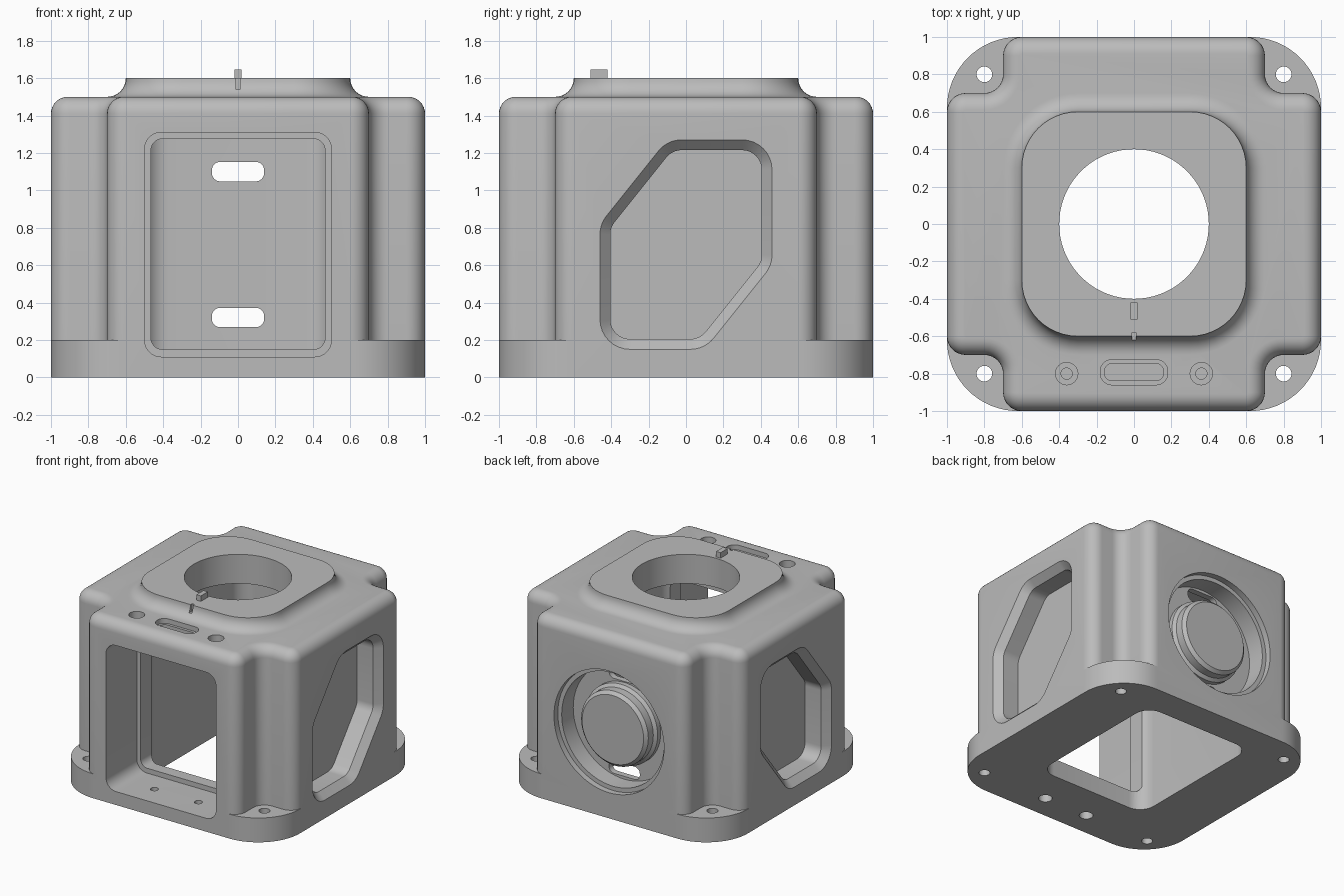
import bpy, bmesh, math
from mathutils import Vector

if "Cube" in bpy.data.objects:
    bpy.data.objects.remove(bpy.data.objects["Cube"])

grey = bpy.data.materials.new("cast_grey")
grey.diffuse_color = (0.5, 0.5, 0.5, 1)
grey.use_nodes = True
grey.node_tree.nodes["Principled BSDF"].inputs["Base Color"].default_value = grey.diffuse_color

AXES = {'z': lambda u, v, w: (u, v, w),
        'y': lambda u, v, w: (u, w, v),
        'x': lambda u, v, w: (w, u, v)}


def loft(name, rings, axis='z'):
    """Skin a stack of (outline, level) rings along an axis and cap both ends."""
    bm = bmesh.new()
    f = AXES[axis]
    vs = [[bm.verts.new(f(p[0], p[1], w)) for p in pts] for pts, w in rings]
    n = len(vs[0])
    for a, b in zip(vs, vs[1:]):
        for i in range(n):
            j = (i + 1) % n
            bm.faces.new((a[i], a[j], b[j], b[i]))
    bm.faces.new(vs[0][::-1])
    bm.faces.new(vs[-1])
    bmesh.ops.recalc_face_normals(bm, faces=bm.faces)
    me = bpy.data.meshes.new(name)
    bm.to_mesh(me)
    bm.free()
    me.materials.append(grey)
    ob = bpy.data.objects.new(name, me)
    bpy.context.collection.objects.link(ob)
    return ob


def rounded(corners, r, inset=0.0, seg=8):
    """Counter-clockwise polygon with rounded corners, offset inwards."""
    pts = [Vector(c) for c in corners]
    out = []
    for i, p in enumerate(pts):
        d0 = (p - pts[i - 1]).normalized()
        d1 = (pts[(i + 1) % len(pts)] - p).normalized()
        n0, n1 = Vector((-d0.y, d0.x)), Vector((-d1.y, d1.x))
        turn = math.atan2(d0.x * d1.y - d0.y * d1.x, d0.dot(d1))
        s = 1 if turn > 0 else -1
        rad = max(r - s * inset, 0.004)
        q = p + (n0 + n1) * (inset / (1 + n0.dot(n1)))
        c = q - d0 * rad * math.tan(abs(turn) / 2) + n0 * rad * s
        v = -n0 * rad * s
        for k in range(seg + 1):
            a = turn * k / seg
            out.append((c.x + v.x * math.cos(a) - v.y * math.sin(a),
                        c.y + v.x * math.sin(a) + v.y * math.cos(a)))
    return out


def rect(x0, x1, y0, y1):
    return [(x0, y0), (x1, y0), (x1, y1), (x0, y1)]


def circle(r, cx=0, cy=0, n=48):
    return [(cx + r * math.cos(2 * math.pi * i / n),
             cy + r * math.sin(2 * math.pi * i / n)) for i in range(n)]


def prism(name, pts, w0, w1, axis='z'):
    return loft(name, [(pts, w0), (pts, w1)], axis)


def boolean(target, tool, op='DIFFERENCE'):
    m = target.modifiers.new("bool", 'BOOLEAN')
    m.operation, m.solver, m.object = op, 'EXACT', tool
    bpy.context.view_layer.objects.active = target
    bpy.ops.object.modifier_apply(modifier=m.name)
    bpy.data.objects.remove(tool)


# main block: cross-shaped plan with a rounded top edge
quarter = [(1, .7), (.7, .7), (.7, 1)]
cross = []
for k in range(4):
    c, s = [(1, 0), (0, 1), (-1, 0), (0, -1)][k]
    cross += [(x * c - y * s, x * s + y * c) for x, y in quarter]
R = 0.09
rings = [(rounded(cross, .1), 0.0)]
for k in range(9):
    a = k / 8 * math.pi / 2
    rings.append((rounded(cross, .1, R * (1 - math.cos(a))), 1.5 - R + R * math.sin(a)))
housing = loft("housing", rings)

# mounting flange
boolean(housing, prism("flange", rounded(rect(-1, 1, -1, 1), .38, seg=16), 0, .2), 'UNION')

# raised top pad with a concave foot
sq = rect(-.6, .6, -.6, .6)
rings = [(rounded(sq, .3, -.098, 12), 1.42)]
for k in range(9):
    a = (1 - k / 8) * math.pi / 2
    rings.append((rounded(sq, .3, -.1 * (1 - math.cos(a)) * .98, 12), 1.6 - .1 * math.sin(a)))
boolean(housing, loft("top_pad", rings), 'UNION')

# inner chamber, top bore, front pocket and its inner opening
boolean(housing, prism("chamber", rounded(rect(-.5, .5, -.5, .75), .13), -.1, 1.36))
boolean(housing, prism("top_bore", circle(.4, n=72), 1.2, 1.8))
boolean(housing, prism("front_pocket", rounded(rect(-.5, .5, .11, 1.31), .09), -1.1, -.6, 'y'))
boolean(housing, prism("front_opening", rounded(rect(-.465, .465, .15, 1.275), .06), -.7, -.3, 'y'))

# six-sided chamfered pockets on both sides
hexa = [(-.46, .15), (.1, .15), (.46, .6), (.46, 1.27), (-.1, 1.27), (-.46, .82)]
for s in (1, -1):
    boolean(housing, loft("side_pocket", [(rounded(hexa, .16, i), s * w) for i, w in
            ((-.03, 1.03), (.055, .945), (.055, .8))], 'x'))

# round stepped recess in the back with a raised hub
ZC = .71
for r, y in ((.5, .95), (.465, .8)):
    boolean(housing, prism("back_recess", circle(r, 0, ZC, 72), 1.1, y, 'y'))
hub = [(.33, .77), (.33, .84), (.305, .86), (.305, .925), (.28, .95)]
boolean(housing, loft("back_hub", [(circle(r, 0, ZC, 72), y) for r, y in hub], 'y'), 'UNION')
for z in (1.1, .32):
    boolean(housing, prism("back_slot", rounded(rect(-.14, .14, z - .052, z + .052), .045),
                           .6, .9, 'y'))

# flange holes, sill holes and top-edge holes
for sx in (1, -1):
    for sy in (1, -1):
        boolean(housing, prism("flange_hole", circle(.042, .8 * sx, .8 * sy, 24), -.1, .3))
    boolean(housing, prism("sill_hole", circle(.03, .2 * sx, -.8, 24), -.1, .3))
    boolean(housing, prism("sill_counterbore", circle(.052, .2 * sx, -.8, 24), -.1, .06))
    boolean(housing, prism("top_hole", circle(.03, .36 * sx, -.8, 24), 1.2, 1.6))
    boolean(housing, prism("top_counterbore", circle(.06, .36 * sx, -.8, 24), 1.43, 1.6))

# slot on the front top edge and the alignment notch
slot = rect(-.18, .18, -.86, -.725)
boolean(housing, prism("slot_rim", rounded(slot, .062), 1.46, 1.6))
boolean(housing, prism("slot_core", rounded(slot, .062, .022), 1.4, 1.6))
boolean(housing, prism("notch", rect(-.012, .012, -.66, -.58), 1.54, 1.7))

# locating pin on the top pad
pin = prism("locating_pin", rect(-.02, .02, -.51, -.42), 1.58, 1.645)

bpy.ops.object.select_all(action='DESELECT')
housing.select_set(True)
bpy.context.view_layer.objects.active = housing
bpy.ops.object.shade_smooth_by_angle(angle=math.radians(30))
